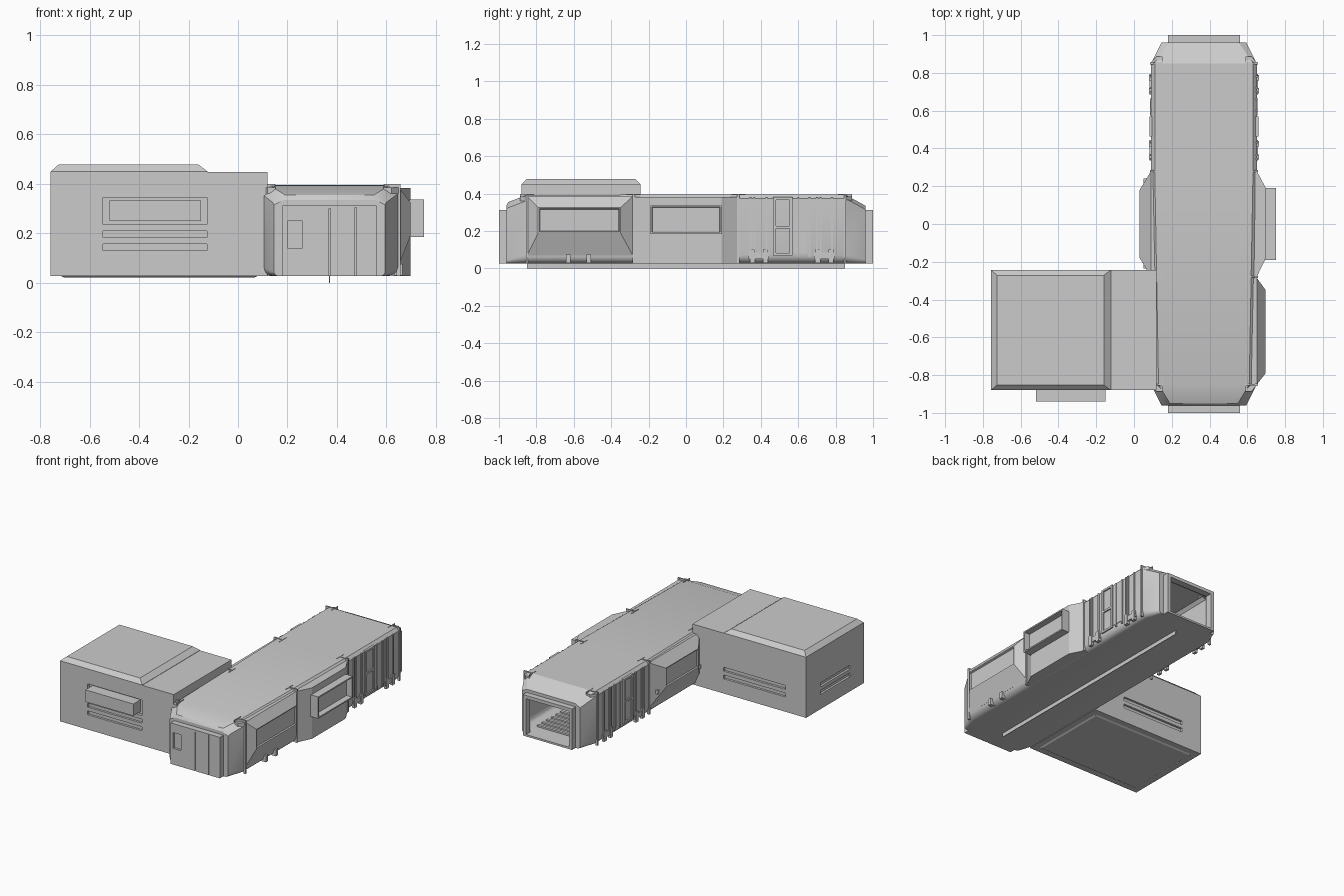
import bpy, bmesh, math

if "Cube" in bpy.data.objects:
    bpy.data.objects.remove(bpy.data.objects["Cube"])

CX, ZB = 0.37, 0.027            # hull centre line and underside


def loft(name, rings, insets=(), which=-1, caps=True):
    """Skin equal-length rings, cap the ends, optionally inset one cap."""
    bm = bmesh.new()
    vs = [[bm.verts.new(p) for p in r] for r in rings]
    n = len(rings[0])
    for a, b in zip(vs, vs[1:]):
        for i in range(n):
            j = (i + 1) % n
            bm.faces.new((a[i], a[j], b[j], b[i]))
    ends = [bm.faces.new(vs[0]), bm.faces.new(vs[-1])] if caps else []
    bmesh.ops.recalc_face_normals(bm, faces=bm.faces[:])
    for thickness, depth in insets:
        bmesh.ops.inset_region(bm, faces=[ends[which]], thickness=thickness, depth=depth)
    me = bpy.data.meshes.new(name)
    bm.to_mesh(me)
    bm.free()
    ob = bpy.data.objects.new(name, me)
    bpy.context.collection.objects.link(ob)
    return ob


def rect(axis, at, a0, a1, b0, b1):
    """Rectangle ring in the plane axis = at."""
    pts = [(a0, b0), (a1, b0), (a1, b1), (a0, b1)]
    k = "xyz".index(axis)
    return [p[:k] + (at,) + p[k:] for p in pts]


def box(name, x0, x1, y0, y1, z0, z1):
    return loft(name, [rect('z', z0, x0, x1, y0, y1), rect('z', z1, x0, x1, y0, y1)])


def cut(ob, boxes):
    for i, b in enumerate(boxes):
        c = box(ob.name + "_cutter", *b)
        c.hide_render = True
        c.display_type = 'WIRE'
        m = ob.modifiers.new("recess_%d" % i, 'BOOLEAN')
        m.operation, m.solver, m.object = 'DIFFERENCE', 'EXACT', c


def section(y, w, top, sx, sz, r, bottom=ZB):
    """Hull cross-section: rounded lower edges, chamfered shoulders."""
    half = [(w - r + r * math.sin(t), bottom + r - r * math.cos(t))
            for t in [i * math.pi / 10 for i in range(6)]]
    half += [(w, top - sz), (w - sx, top)]
    return [(CX + x, y, z) for x, z in half] + [(CX - x, y, z) for x, z in reversed(half)]


# hull: closed at the front, hollow and open at the back
hull = loft("module_hull", [
    section(-.96, .225, .335, .04, .02, .02),
    section(-.95, .23, .355, .05, .03, .02),
    section(-.85, .28, .393, .04, .03, .045),
    section(.28, .28, .395, .02, .02, .045),
    section(.85, .28, .395, .02, .02, .045),
    section(.96, .225, .335, .04, .02, .02),
    section(.96, .165, .29, .01, .01, .01, .04),
    section(.84, .255, .37, .02, .02, .03, .045),
    section(-.90, .235, .335, .02, .02, .03, .045)])
bpy.context.view_layer.objects.active = hull
hull.select_set(True)
bpy.ops.object.shade_smooth_by_angle(angle=math.radians(25))

# front doorway and open rear collar
door = box("front_door", .18, .56, -1, -.95, ZB, .313)
cut(door, [(.2, .26, -1.1, -.985, .14, .25),
           (.367, .373, -1.1, -.992, .0, .30),
           (.472, .478, -1.1, -.992, .0, .305)])
loft("rear_collar", [rect('y', y, CX - w, CX + w, lo, hi) for y, w, lo, hi in
                     [(.955, .19, ZB, .313), (1, .19, ZB, .313),
                      (1, .165, .04, .29), (.955, .165, .04, .29)]], caps=False)

# frame ribs with squared corners and corner fins
for y in (-.85, -.28, .28, .85):
    for s in (-1, 1):
        def sx(a, b):
            return sorted((CX + s * a, CX + s * b))
        box("frame_rib", *sx(.27, .286), y - .006, y + .006, ZB, .397)
        box("frame_corner", *sx(.22, .286), y - .004, y + .004, .36, .399)
        box("corner_fin", *sx(.219, .223), y - .037, y + .037, .36, .398)
        if abs(y) > .8:
            t = y + math.copysign(.037, y)
            loft("corner_gusset", [[(CX + s * .22, y, z), (CX + s * .285, y, z),
                                    (CX + s * .25, t, z), (CX + s * .22, t, z)]
                                   for z in (.36, .385)])

# bays with sloped surrounds and sunken panels
loft("front_right_bay", [rect('x', .60, -.85, -.285, .07, .385),
                         rect('x', .65, -.85, -.285, .07, .385),
                         rect('x', .697, -.79, -.35, .19, .325)], [(.008, 0), (.006, -.008)])
loft("left_bay", [rect('x', .14, -.28, .28, .07, .385),
                  rect('x', .09, -.28, .28, .07, .385),
                  rect('x', .03, -.18, .18, .19, .325)], [(.008, 0), (.006, -.008)])
box("left_bay_skirt", .05, .12, -.235, .24, .16, .185)
loft("right_bay", [[(.62, -.28, z), (.65, -.28, z), (.698, -.18, z),
                    (.698, .19, z), (.65, .28, z), (.62, .28, z)] for z in (ZB, .383)])
loft("right_window_box", [rect('x', .69, -.19, .19, .185, .337),
                          rect('x', .752, -.19, .19, .185, .337)], [(.013, 0), (.002, -.04)])
for y in (-.63, -.52):
    box("skirt_hook", .63, .665, y - .012, y + .012, .03, .075)

# rear side doors, ribs and feet, mirrored left and right
for s in (-1, 1):
    def side(name, d, y0, y1, z0, z1):
        a, b = sorted((CX + s * .272, CX + s * (.28 + d)))
        return box(name, a, b, y0, y1, z0, z1)
    for y in (.345, .365, .43, .60, .66, .70, .72, .78):
        side("wall_rib", .006, y - .005, y + .005, .06, .378)
    for y in (.472, .562):
        side("side_door_jamb", .009, y - .008, y + .008, .07, .38)
    for z in (.076, .22, .374):
        side("side_door_rail", .009, .464, .57, z - .007, z + .007)
    side("sliding_panel", .004, .575, .65, .08, .375)
    for y in (.39, .74):
        side("foot_plate", .007, y - .055, y + .055, .05, .085)
        for dy in (-.035, .035):
            side("foot_bracket", .011, y + dy - .014, y + dy + .014, .03, .10)

# interior floor slats and underside rail
for i in range(12):
    box("floor_slat", .2, .54, .3 + i * .05, .32 + i * .05, .04, .055)
box("underside_rail", .368, .372, -.85, .85, 0, .035)

# side annex: block, underside hatch groove, vent slots
annex = loft("annex_block", [rect('z', ZB, -.757, .12, -.88, -.243),
                             rect('z', .448, -.757, .12, -.88, -.243)],
             [(.06, 0), (.015, .006)], which=0)
slots = [(-.545, -.125, -.95, -.86, .235, .345)]
for z in (.13, .183):
    slots += [(-.545, -.125, -.95, -.865, z, z + .027),
              (-.60, -.12, -.258, -.2, z, z + .027),
              (-.8, -.742, -.73, -.40, z, z + .027)]
cut(annex, slots)
loft("annex_roof", [rect('z', .445, -.757, -.123, -.88, -.243),
                    rect('z', .45, -.757, -.123, -.88, -.243),
                    rect('z', .478, -.725, -.16, -.852, -.272)])
loft("annex_front_unit", [rect('y', -.85, -.52, -.15, .25, .333),
                          rect('y', -.94, -.52, -.15, .25, .333)])
